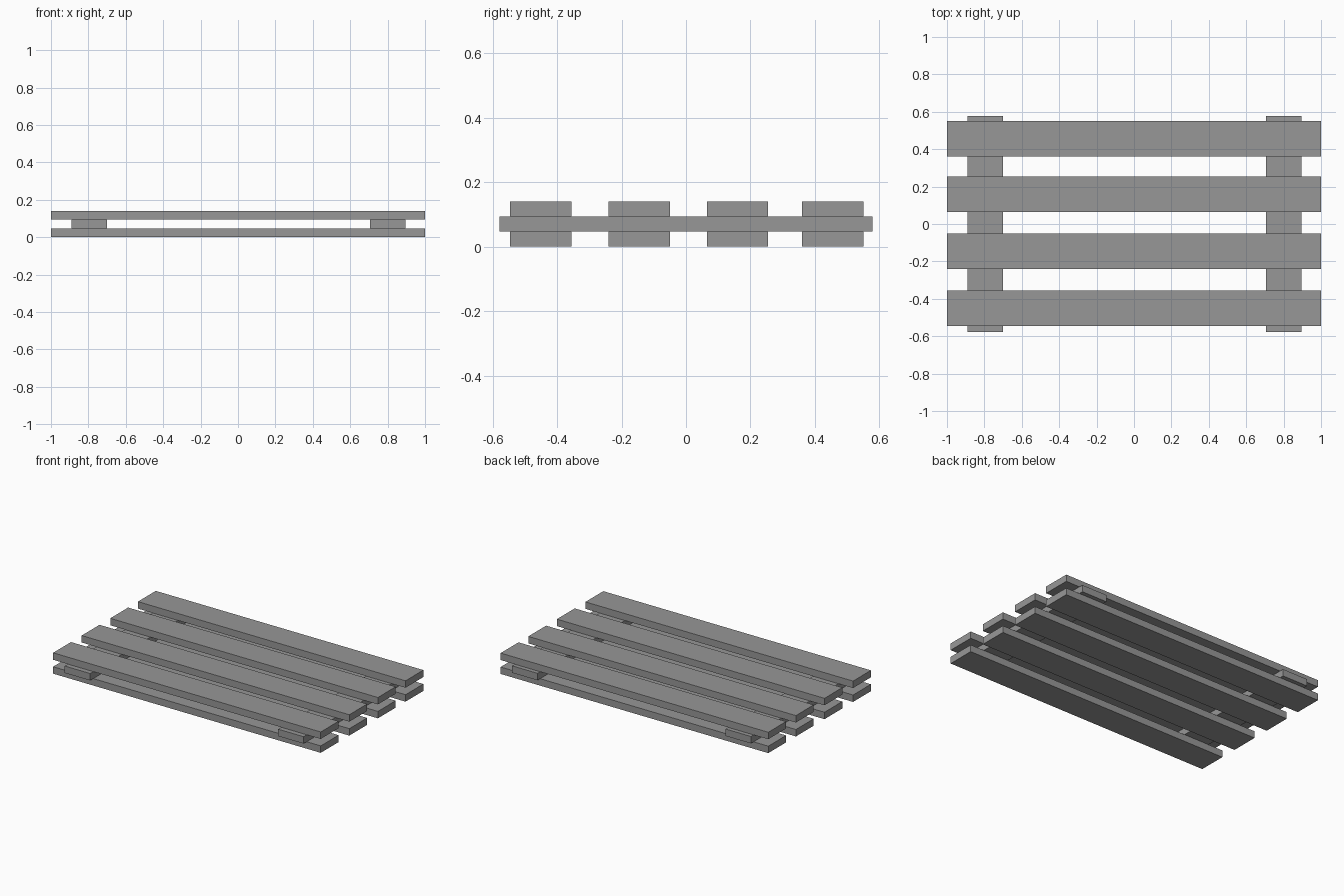
import bpy

cube = bpy.data.objects.get("Cube")
if cube:
    bpy.data.objects.remove(cube, do_unlink=True)

# Single weathered grey
grey = bpy.data.materials.new("grey_wood")
grey.use_nodes = True
colour = (0.31, 0.31, 0.31, 1)
grey.diffuse_color = colour
grey.node_tree.nodes["Principled BSDF"].inputs["Base Color"].default_value = colour

THICK = 0.047
WIDTH = 0.19
RAIL_LENGTH = 1.157


def board(name, centre, size):
    """Add one flat rectangular board."""
    bpy.ops.mesh.primitive_cube_add(size=1, location=centre)
    obj = bpy.context.object
    obj.name = name
    obj.scale = size
    bpy.ops.object.transform_apply(location=False, rotation=False, scale=True)
    obj.data.materials.append(grey)
    return obj


# Matching bottom and top layers of slats
for layer, level in (("bottom", 0.5), ("top", 2.5)):
    for i, y in enumerate((-0.45, -0.145, 0.16, 0.455), start=1):
        board(f"{layer}_slat_{i}", (0, y, level * THICK), (2, WIDTH, THICK))

# Two cross rails sandwiched between the layers
for side, x in (("right", -0.795), ("left", 0.8)):
    board(f"{side}_rail", (x, 0, 1.5 * THICK), (WIDTH, RAIL_LENGTH, THICK))
